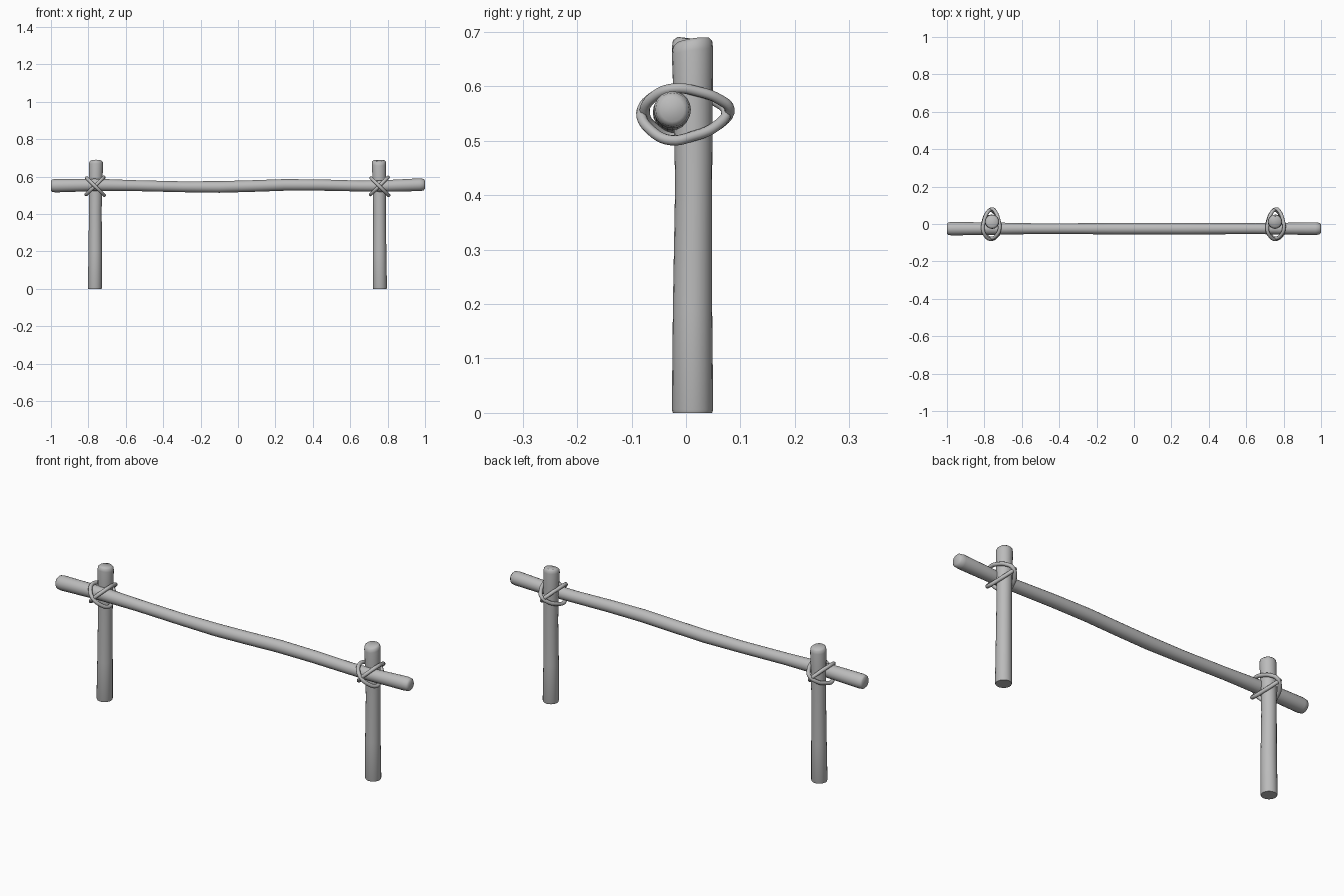
import bpy, bmesh, math
from mathutils import Vector

old = bpy.data.objects.get("Cube")
if old:
    bpy.data.objects.remove(old)

# One plain grey for wood and rope
grey = bpy.data.materials.new("plain_grey")
grey.use_nodes = True
colour = (0.5, 0.5, 0.5, 1)
grey.diffuse_color = colour
grey.node_tree.nodes["Principled BSDF"].inputs["Base Color"].default_value = colour


def finish(obj, angle):
    bpy.ops.object.select_all(action='DESELECT')
    obj.select_set(True)
    bpy.context.view_layer.objects.active = obj
    bpy.ops.object.shade_smooth_by_angle(angle=math.radians(angle))


def log(name, stations, u, v, slope=0.0, sides=20):
    """Loft circles (centre, radius) in the u, v plane; slope tilts the last cut."""
    bm = bmesh.new()
    rings = []
    for i, (centre, r) in enumerate(stations):
        ring = []
        axis = u.cross(v)
        for k in range(sides):
            a = math.tau * k / sides
            p = Vector(centre) + r * (math.cos(a) * u + math.sin(a) * v)
            if i >= len(stations) - 3:
                p += axis * slope * (math.sin(a) + 0.3 * math.cos(2 * a)) * r
            ring.append(bm.verts.new(p))
        rings.append(ring)
    for a, b in zip(rings, rings[1:]):
        for k in range(sides):
            n = (k + 1) % sides
            bm.faces.new((a[k], a[n], b[n], b[k]))
    bm.faces.new(rings[0][::-1])
    bm.faces.new(rings[-1])
    bmesh.ops.recalc_face_normals(bm, faces=bm.faces)
    mesh = bpy.data.meshes.new(name)
    bm.to_mesh(mesh)
    bm.free()
    mesh.materials.append(grey)
    obj = bpy.data.objects.new(name, mesh)
    bpy.context.collection.objects.link(obj)
    finish(obj, 50)


def rope(name, x, side):
    """Pointed loop in the side profile, slanted across the post."""
    profile = [(-0.079, 0.553), (-0.058, 0.582), (-0.025, 0.594), (0.02, 0.588),
               (0.058, 0.574), (0.077, 0.556), (0.057, 0.528), (0.015, 0.51),
               (-0.025, 0.503), (-0.058, 0.518)]
    curve = bpy.data.curves.new(name, 'CURVE')
    curve.dimensions = '3D'
    curve.bevel_depth = 0.0095
    curve.bevel_resolution = 3
    curve.resolution_u = 5
    spline = curve.splines.new('BEZIER')
    spline.bezier_points.add(len(profile) - 1)
    spline.use_cyclic_u = True
    for point, (y, z) in zip(spline.bezier_points, profile):
        # the two loops sit slightly apart so they cross over each other
        point.co = (x + side * (z - 0.55) * 1.02, y + side * 0.003, z + side * 0.002)
        point.handle_left_type = point.handle_right_type = 'AUTO'
    curve.materials.append(grey)
    obj = bpy.data.objects.new(name, curve)
    bpy.context.collection.objects.link(obj)
    bpy.ops.object.select_all(action='DESELECT')
    obj.select_set(True)
    bpy.context.view_layer.objects.active = obj
    bpy.ops.object.convert(target='MESH')
    finish(bpy.context.object, 60)


X, Y, Z = Vector((1, 0, 0)), Vector((0, 1, 0)), Vector((0, 0, 1))

# Posts with worn, slanted tops
for name, x, lean, slope in (("right", -0.763, -0.004, -0.1), ("left", 0.757, 0.003, 0.15)):
    log(name + "_post", [
        ((x + lean / 2, 0.012, 0), 0.036), ((x + lean / 2, 0.012, 0.006), 0.038),
        ((x, 0.012, 0.2), 0.036), ((x, 0.014, 0.42), 0.034),
        ((x - lean / 2, 0.013, 0.58), 0.036), ((x - lean, 0.012, 0.665), 0.038),
        ((x - lean, 0.012, 0.68), 0.036), ((x - lean, 0.013, 0.687), 0.028)],
        X, Y, slope)
    for label, side in (("rising", 1), ("falling", -1)):
        rope(name + "_" + label + "_rope", x, side)

# Gently crooked crossbar with rounded ends
bar = [(-1.0, 0.552, 0.027), (-0.994, 0.552, 0.033), (-0.975, 0.552, 0.036),
       (-0.76, 0.556, 0.033), (-0.55, 0.552, 0.029), (-0.3, 0.546, 0.029),
       (-0.1, 0.545, 0.031), (0.08, 0.55, 0.031), (0.25, 0.556, 0.031),
       (0.45, 0.555, 0.03), (0.65, 0.55, 0.029), (0.78, 0.55, 0.031),
       (0.97, 0.557, 0.034), (0.992, 0.557, 0.031), (1.0, 0.557, 0.022)]
log("crossbar", [((x, -0.025, z), r) for x, z, r in bar], Y, Z)
